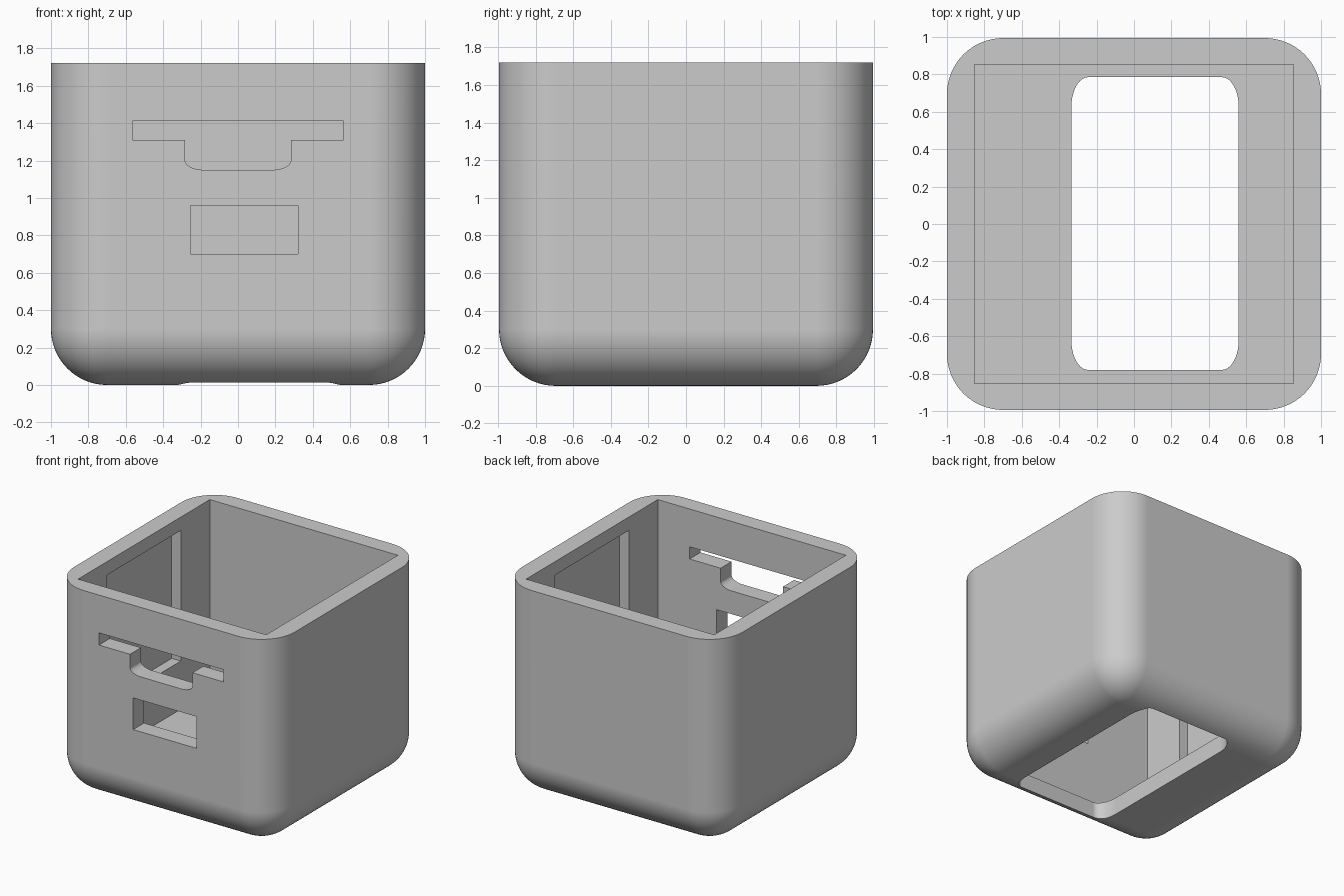
import bpy, bmesh, math

old = bpy.data.objects.get("Cube")
if old:
    bpy.data.objects.remove(old, do_unlink=True)

HEIGHT, HALF_Y, INNER, FLOOR = 1.72, 0.994, 0.853, 0.145

grey = bpy.data.materials.new("plain grey")
grey.use_nodes = True
grey.diffuse_color = (0.6, 0.6, 0.6, 1)
grey.node_tree.nodes["Principled BSDF"].inputs["Base Color"].default_value = (0.6, 0.6, 0.6, 1)


def make_object(name, bm):
    bmesh.ops.recalc_face_normals(bm, faces=bm.faces)
    mesh = bpy.data.meshes.new(name)
    bm.to_mesh(mesh)
    bm.free()
    mesh.materials.append(grey)
    obj = bpy.data.objects.new(name, mesh)
    bpy.context.collection.objects.link(obj)
    return obj


def box(x0, x1, y0, y1, z0, z1):
    bm = bmesh.new()
    bmesh.ops.create_cube(bm, size=1)
    for v in bm.verts:
        v.co = ((x0, x1)[v.co.x > 0], (y0, y1)[v.co.y > 0], (z0, z1)[v.co.z > 0])
    return bm


def prism(points, offset):
    """Extrude a closed outline of 3D points by an offset."""
    bm = bmesh.new()
    face = bm.faces.new([bm.verts.new(p) for p in points])
    ext = bmesh.ops.extrude_face_region(bm, geom=[face], use_keep_orig=True)
    moved = [g for g in ext["geom"] if isinstance(g, bmesh.types.BMVert)]
    bmesh.ops.translate(bm, verts=moved, vec=offset)
    return bm


def corner(cx, cy, rx, ry, start, steps=10):
    """Quarter ellipse, counter-clockwise from the start angle in degrees."""
    angles = [math.radians(start + 90 * i / steps) for i in range(steps + 1)]
    return [(cx + rx * math.cos(a), cy + ry * math.sin(a)) for a in angles]


# Rounded outer body with a flat open rim
bm = box(-1, 1, -HALF_Y, HALF_Y, 0, HEIGHT)
edges = [e for e in bm.edges if min(v.co.z for v in e.verts) < 0.01]
bmesh.ops.bevel(bm, geom=edges, offset=0.3, offset_type='OFFSET',
                segments=16, profile=0.5, affect='EDGES')
body = make_object("box_body", bm)

# Square cavity
cutters = [make_object("cavity_cutter",
                       box(-INNER, INNER, -INNER, INNER, FLOOR, HEIGHT + 0.2))]

# Shallow recess inside each side wall
for side in (-1, 1):
    xs = sorted((side * 0.7, side * 0.935))
    cutters.append(make_object("side_recess_cutter", box(*xs, -0.477, 0.477, 0.54, 1.61)))

# Rectangular front window
cutters.append(make_object("window_cutter", box(-0.255, 0.32, -1.2, -0.7, 0.70, 0.96)))

# Front slot with a rounded drop in its middle
slot = [(-0.565, 1.41), (-0.565, 1.31), (-0.283, 1.31)]
slot += corner(-0.183, 1.20, 0.1, 0.05, 180)
slot += corner(0.183, 1.20, 0.1, 0.05, 270)
slot += [(0.283, 1.31), (0.565, 1.31), (0.565, 1.41)]
cutters.append(make_object("slot_cutter", prism([(x, -1.2, z) for x, z in slot], (0, 0.5, 0))))

# Rounded opening in the floor
x0, x1, y0, y1, rx, ry = -0.335, 0.56, -0.78, 0.785, 0.09, 0.16
hole = corner(x1 - rx, y1 - ry, rx, ry, 0) + corner(x0 + rx, y1 - ry, rx, ry, 90)
hole += corner(x0 + rx, y0 + ry, rx, ry, 180) + corner(x1 - rx, y0 + ry, rx, ry, 270)
cutters.append(make_object("floor_cutter", prism([(x, y, -0.2) for x, y in hole], (0, 0, 0.6))))

# Cut everything out of the body
bpy.ops.object.select_all(action='DESELECT')
bpy.context.view_layer.objects.active = body
body.select_set(True)
for cutter in cutters:
    mod = body.modifiers.new("cut", 'BOOLEAN')
    mod.operation = 'DIFFERENCE'
    mod.solver = 'EXACT'
    mod.object = cutter
    bpy.ops.object.modifier_apply(modifier=mod.name)
for cutter in cutters:
    bpy.data.objects.remove(cutter, do_unlink=True)

# Smooth the rounded corners, keep the cut edges crisp
bpy.ops.object.shade_smooth_by_angle(angle=math.radians(30))
weighted = body.modifiers.new("even_shading", 'WEIGHTED_NORMAL')
weighted.keep_sharp = True
